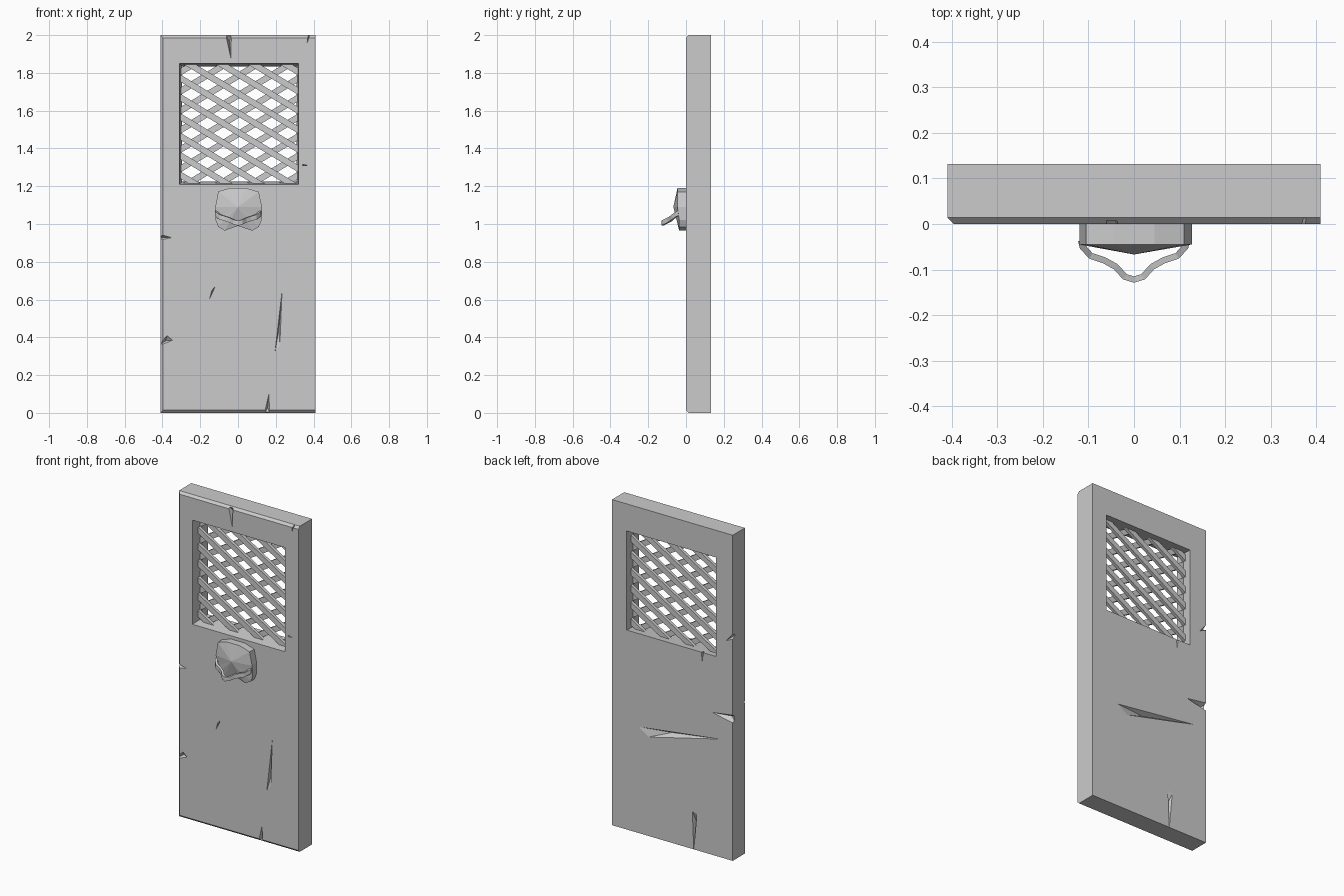
import bpy, bmesh, math
from mathutils import Vector

if "Cube" in bpy.data.objects:
    bpy.data.objects.remove(bpy.data.objects["Cube"])

D = 0.132  # door runs from y=0 (front) to y=D (back)


def to_object(name, bm):
    bmesh.ops.recalc_face_normals(bm, faces=bm.faces[:])
    me = bpy.data.meshes.new(name)
    bm.to_mesh(me)
    bm.free()
    ob = bpy.data.objects.new(name, me)
    bpy.context.collection.objects.link(ob)
    return ob


def hull(bm, pts):
    """Add a convex solid around the points."""
    vs = [bm.verts.new(p) for p in pts]
    bmesh.ops.convex_hull(bm, input=vs)


def cut(ob, cutter):
    cutter.hide_render = True
    mod = ob.modifiers.new("cut", 'BOOLEAN')
    mod.operation, mod.solver, mod.object = 'DIFFERENCE', 'EXACT', cutter
    bpy.context.view_layer.objects.active = ob
    bpy.ops.object.modifier_apply(modifier=mod.name)
    bpy.data.objects.remove(cutter)


# Door slab with chamfered front edges
bm = bmesh.new()
hull(bm, [(x, y, z) for x in (-0.41, 0.41) for y in (0, D) for z in (0, 2)])
bmesh.ops.dissolve_limit(bm, angle_limit=0.01, verts=bm.verts[:], edges=bm.edges[:])
front = []
for e in bm.edges:
    m = (e.verts[0].co + e.verts[1].co) / 2
    if m.y < 0.001 and m.x < 0.1:
        front.append(e)
bmesh.ops.bevel(bm, geom=front, offset=0.014, segments=1, affect='EDGES')
door = to_object("door_slab", bm)

# Window opening, narrowing a little towards the back
bm = bmesh.new()
pts = []
for y, x0, x1, z0, z1 in ((-0.01, -0.311, 0.321, 1.209, 1.851), (D + 0.01, -0.295, 0.31, 1.226, 1.832)):
    pts += [(x, y, z) for x in (x0, x1) for z in (z0, z1)]
hull(bm, pts)
cut(door, to_object("window_cutter", bm))

# Splits in the wood: outlines (x, z) on the front and on the back
front_cracks = [
    [(-0.067, 2.01), (-0.034, 2.01), (-0.038, 1.875)],
    [(-0.43, 0.95), (-0.43, 0.91), (-0.35, 0.928)],
    [(-0.43, 0.35), (-0.375, 0.41), (-0.345, 0.385)],
    [(0.234, 0.655), (0.194, 0.31), (0.222, 0.36)],
    [(-0.12, 0.67), (-0.152, 0.60), (-0.138, 0.65)],
    [(0.163, 0.10), (0.138, -0.01), (0.17, -0.01)],
    [(0.34, 1.316), (0.34, 1.308), (0.372, 1.31)],
    [(0.365, 1.955), (0.385, 2.01), (0.372, 2.01)],
]
back_cracks = [
    [(0.234, 0.652), (0.166, 0.606), (-0.33, 0.726)],
    [(-0.27, 0.875), (-0.44, 0.90), (-0.44, 0.84)],
    [(-0.365, 1.34), (-0.44, 1.43), (-0.44, 1.375)],
    [(-0.135, 0.235), (-0.167, 0.225), (-0.145, -0.01)],
    [(-0.195, 1.235), (-0.21, 1.235), (-0.203, 1.17)],
]
bm = bmesh.new()
for cracks, surf, s, depth in ((front_cracks, 0, 1, 0.025), (back_cracks, D, -1, 0.03)):
    for tri in cracks:
        cx, cz = (sum(p[i] for p in tri) / 3 for i in (0, 1))
        hull(bm, [(x, surf - s * 0.001, z) for x, z in tri] + [(cx, surf + s * depth, cz)])
cut(door, to_object("crack_cutter", bm))

# Lattice: two layers of crossing slats clipped to the opening
slope, pitch, width = 0.603, 0.1025, 0.033
for name, sign, y0 in (("lattice_front", -1, 0.047), ("lattice_back", 1, 0.066)):
    bm = bmesh.new()
    d = Vector((1, 0, sign * slope)).normalized()
    n = Vector((-d.z, 0, d.x))
    for k in range(-5, 6):
        c = Vector((0.008, y0, 1.532 + (k + 0.5) * pitch))
        hull(bm, [c + d * a + n * b + Vector((0, t, 0))
                  for a in (-0.6, 0.6) for b in (-width / 2, width / 2) for t in (0, 0.019)])
    for co, no in (((-0.31, 0, 0), (-1, 0, 0)), ((0.32, 0, 0), (1, 0, 0)),
                   ((0, 0, 1.21), (0, 0, -1)), ((0, 0, 1.85), (0, 0, 1))):
        bmesh.ops.bisect_plane(bm, geom=bm.verts[:] + bm.edges[:] + bm.faces[:],
                               plane_co=co, plane_no=no, clear_outer=True)
    to_object(name, bm)

# Knocker plate: outline extruded from the door, front faces fanned to a raised apex
outline = [(-0.105, 1.172), (-0.045, 1.19), (0.045, 1.19), (0.11, 1.17), (0.127, 1.09), (0.125, 1.02),
           (0.11, 0.985), (0.075, 0.965), (0.0, 0.99), (-0.07, 0.965), (-0.105, 0.985),
           (-0.118, 1.02), (-0.12, 1.09)]
bm = bmesh.new()
back = [bm.verts.new((x, 0.004, z)) for x, z in outline]
rim = [bm.verts.new((x, -0.045 if z > 1.05 else -0.036, z)) for x, z in outline]
apex = bm.verts.new((0, -0.067, 1.09))
for i in range(len(outline)):
    j = (i + 1) % len(outline)
    bm.faces.new((back[i], back[j], rim[j], rim[i]))
    bm.faces.new((rim[i], rim[j], apex))
bm.faces.new(back)
to_object("knocker_plate", bm)

# Knocker ring: square-section bar bowing out from the plate sides
half = [(0.0, -0.122, 1.005), (0.02, -0.116, 1.01), (0.04, -0.094, 1.02), (0.065, -0.08, 1.028),
        (0.095, -0.07, 1.037), (0.113, -0.05, 1.052), (0.116, -0.036, 1.06)]
path = [(-x, y, z) for x, y, z in reversed(half[1:])] + half
bm = bmesh.new()
rings = []
for i, p in enumerate(path):
    t = Vector(path[min(i + 1, len(path) - 1)]) - Vector(path[max(i - 1, 0)])
    side = t.cross(Vector((0, 0, 1))).normalized()
    rings.append([bm.verts.new(Vector(p) + side * (0.007 * a) + Vector((0, 0, 0.013 * b)))
                  for a, b in ((-1, -1), (1, -1), (1, 1), (-1, 1))])
for r, q in zip(rings, rings[1:]):
    for i in range(4):
        j = (i + 1) % 4
        bm.faces.new((r[i], r[j], q[j], q[i]))
bm.faces.new(rings[0])
bm.faces.new(rings[-1])
to_object("knocker_ring", bm)
